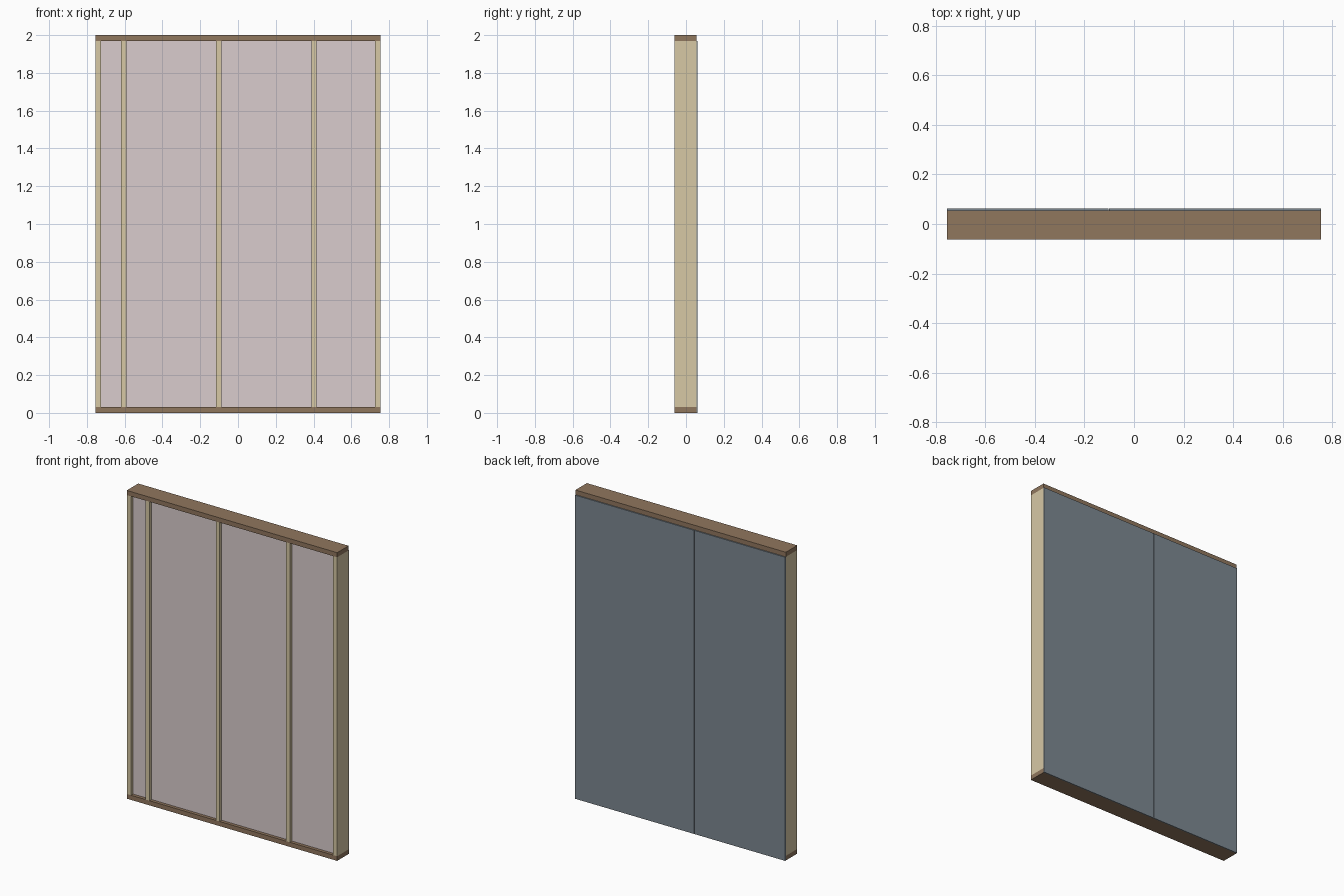
import bpy

if "Cube" in bpy.data.objects:
    bpy.data.objects.remove(bpy.data.objects["Cube"])

HALF_W, HEIGHT = 0.755, 2.0
FRONT, SHEATH, BACK = -0.062, 0.055, 0.062   # frame front, frame back, sheathing back
PLATE, STUD, END_STUD = 0.03, 0.028, 0.031
PANEL_FRONT = -0.041                          # infill sits slightly recessed


def material(name, rgb):
    m = bpy.data.materials.new(name)
    m.diffuse_color = tuple((c / 255) ** 2.2 for c in rgb) + (1,)
    m.use_nodes = True
    m.node_tree.nodes["Principled BSDF"].inputs["Base Color"].default_value = m.diffuse_color
    return m


def box(name, x, y, z, mat):
    """Box from (min, max) ranges on each axis."""
    bpy.ops.mesh.primitive_cube_add(size=1)
    ob = bpy.context.object
    ob.name = name
    for v in ob.data.vertices:
        v.co = [r[0] if c < 0 else r[1] for c, r in zip(v.co, (x, y, z))]
    ob.data.materials.append(mat)
    return ob


plate_mat = material("plate_timber", (143, 118, 94))
stud_mat = material("stud_timber", (214, 199, 163))
infill_mat = material("insulation", (217, 203, 204))
sheath_mat = material("sheathing", (124, 135, 144))

# Bottom and top plates
box("bottom_plate", (-HALF_W, HALF_W), (FRONT, SHEATH), (0, PLATE), plate_mat)
box("top_plate", (-HALF_W, HALF_W), (FRONT, SHEATH), (HEIGHT - PLATE, HEIGHT), plate_mat)

# Studs standing between the plates
inner_z = (PLATE, HEIGHT - PLATE)
studs = [(-HALF_W, -HALF_W + END_STUD)]
studs += [(c - STUD / 2, c + STUD / 2) for c in (-0.605, -0.102, 0.402)]
studs += [(HALF_W - END_STUD, HALF_W)]
for i, x in enumerate(studs):
    box(f"stud_{i + 1}", x, (FRONT, SHEATH), inner_z, stud_mat)

# Insulation filling each bay
for i, (a, b) in enumerate(zip(studs, studs[1:])):
    box(f"insulation_{i + 1}", (a[1], b[0]), (PANEL_FRONT, SHEATH), inner_z, infill_mat)

# Two sheathing boards on the back, meeting over the middle stud
joint, gap = -0.102, 0.00125
for name, x in (("sheathing_left", (-HALF_W, joint - gap)),
                ("sheathing_right", (joint + gap, HALF_W))):
    box(name, x, (SHEATH, BACK), (0, HEIGHT - PLATE), sheath_mat)
